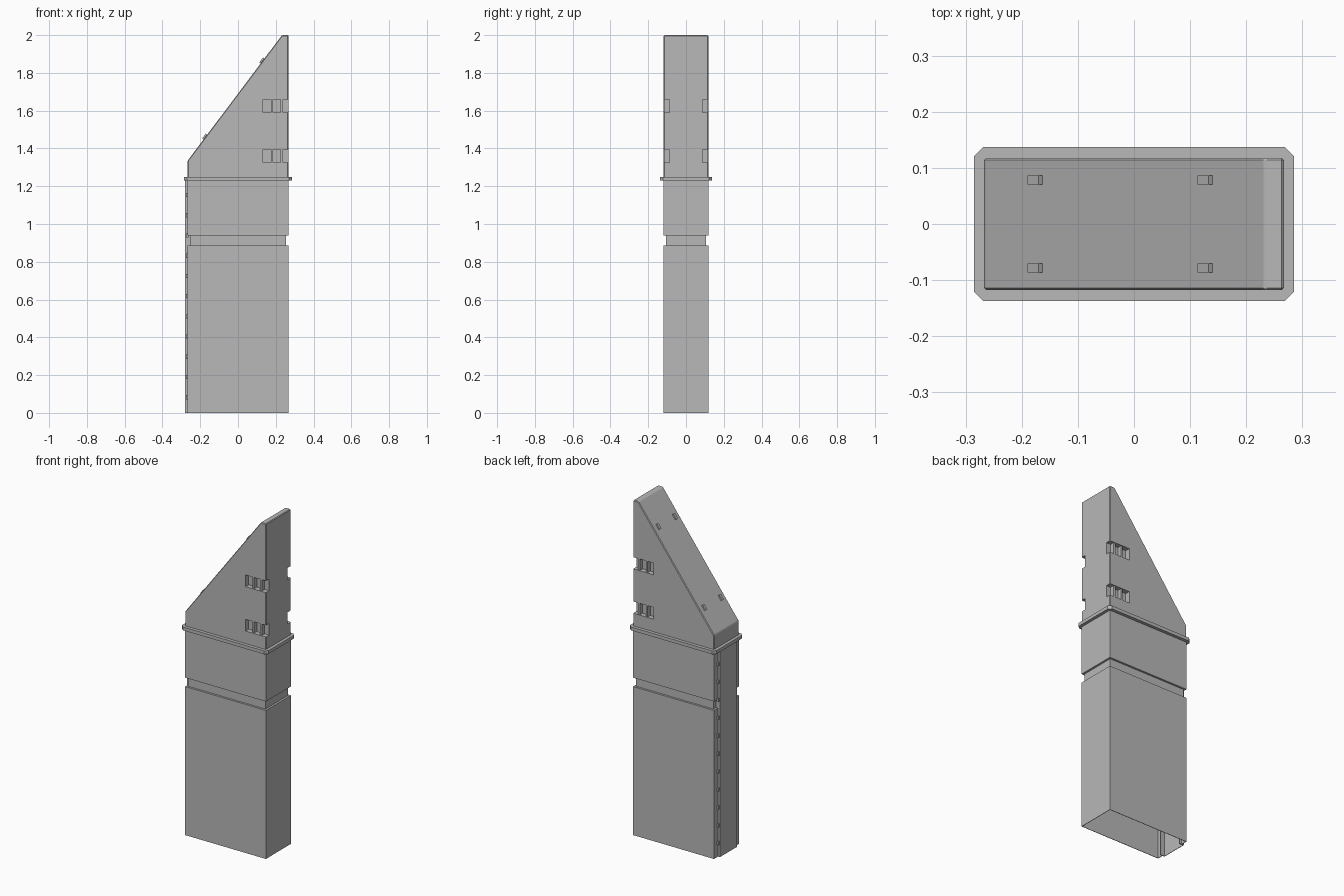
import bpy, bmesh, math
from mathutils import Matrix, Vector

cube = bpy.data.objects.get("Cube")
if cube:
    bpy.data.objects.remove(cube, do_unlink=True)

grey = bpy.data.materials.new("plain_grey")
grey.use_nodes = True
colour = (0.48, 0.48, 0.48, 1)
grey.diffuse_color = colour
grey.node_tree.nodes["Principled BSDF"].inputs["Base Color"].default_value = colour

X, Y = 0.267, 0.118          # half size of the tower
Z_FLANGE, Z_WEDGE = 1.23, 1.25


def finish(name, bm):
    mesh = bpy.data.meshes.new(name)
    bm.to_mesh(mesh)
    bm.free()
    mesh.materials.append(grey)
    ob = bpy.data.objects.new(name, mesh)
    bpy.context.collection.objects.link(ob)
    return ob


def add_box(bm, x, y, z):
    """Box between pairs of limits."""
    centre = Vector([(a + b) / 2 for a, b in (x, y, z)])
    size = [abs(b - a) for a, b in (x, y, z)]
    bmesh.ops.create_cube(bm, size=1, matrix=Matrix.Translation(centre) @ Matrix.Diagonal((*size, 1)))


def prism(bm, points, direction):
    """Closed prism from an outline swept along a direction."""
    face = bm.faces.new([bm.verts.new(p) for p in points])
    swept = bmesh.ops.extrude_face_region(bm, geom=[face])["geom"]
    bmesh.ops.translate(bm, vec=direction, verts=[v for v in swept if isinstance(v, bmesh.types.BMVert)])
    bmesh.ops.recalc_face_normals(bm, faces=bm.faces)


def thin_wall(name, rings):
    """Sheet through a stack of matching open paths, given thickness inward."""
    bm = bmesh.new()
    rows = [[bm.verts.new(p) for p in ring] for ring in rings]
    for low, high in zip(rows, rows[1:]):
        for i in range(len(low) - 1):
            bm.faces.new((low[i], high[i], high[i + 1], low[i + 1]))
    ob = finish(name, bm)
    solid = ob.modifiers.new("thickness", "SOLIDIFY")
    solid.thickness, solid.offset = 0.004, -1
    return ob


# Hollow lower body, open below, with a recessed band
def body_path(z, inset):
    x, y, slot = X - inset, Y - inset, 0.08
    return [(-x, slot, z), (-x, y, z), (x, y, z), (x, -y, z), (-x, -y, z), (-x, -slot, z)]


band = 0.012
thin_wall("lower_body", [body_path(z, i) for z, i in (
    (0, 0), (0.887, 0), (0.887, band), (0.94, band), (0.94, 0), (Z_FLANGE, 0))])

# Raised channel along the narrow side
channel = [(-0.25, -0.08), (-0.28, -0.08), (-0.28, 0.08), (-0.25, 0.08)]
thin_wall("side_channel", [[(x, y, z) for x, y in channel] for z in (0, Z_FLANGE)])

# Row of small teeth on both edges of the channel
bm = bmesh.new()
for k in range(11):
    z = 0.083 + 0.107 * k
    for s in (-1, 1):
        add_box(bm, (-0.276, -0.262), (s * 0.078, s * 0.088), (z - 0.011, z + 0.011))
finish("channel_teeth", bm)

# Flange with chamfered corners
bm = bmesh.new()
fx, fy, c = 0.285, 0.137, 0.016
outline = [(fx, c - fy), (fx, fy - c), (fx - c, fy), (c - fx, fy),
           (-fx, fy - c), (-fx, c - fy), (c - fx, -fy), (fx - c, -fy)]
prism(bm, [(x, y, Z_FLANGE) for x, y in outline], (0, 0, Z_WEDGE - Z_FLANGE))
finish("flange", bm)

# Sloping head
low, high = Vector((-X, 0, 1.335)), Vector((0.233, 0, 2))
profile = [(-X, Z_WEDGE), (X, Z_WEDGE), (X, high.z), (high.x, high.z), (low.x, low.z)]
bm = bmesh.new()
prism(bm, [(x, -Y, z) for x, z in profile], (0, 2 * Y, 0))
edges = [e for e in bm.edges if max(v.co.z for v in e.verts) > Z_WEDGE + 0.01]
bmesh.ops.bevel(bm, geom=edges, offset=0.004, segments=1, affect="EDGES")
head = finish("sloping_head", bm)

# Corner recesses in the head, with ribs standing in them
cut, ribs = bmesh.new(), bmesh.new()
for z in (1.36, 1.625):
    for s in (-1, 1):
        add_box(cut, (0.132, 0.3), (s * 0.088, s * 0.15), (z - 0.035, z + 0.035))
        for x in (0.18, 0.231):
            add_box(ribs, (x - 0.006, x + 0.006), (s * 0.085, s * 0.113), (z - 0.036, z + 0.036))
finish("recess_ribs", ribs)
cutter = finish("recess_cutter", cut)
cutter.hide_render = True
mod = head.modifiers.new("recesses", "BOOLEAN")
mod.operation, mod.solver, mod.object = "DIFFERENCE", "EXACT", cutter
bpy.context.view_layer.objects.active = head
bpy.ops.object.modifier_apply(modifier=mod.name)
bpy.data.objects.remove(cutter, do_unlink=True)

# Four small lugs on the slope
bm = bmesh.new()
along = (high - low).normalized()
tilt = Matrix.Rotation(-math.atan2(along.z, along.x), 4, "Y")
for x in (-0.173, 0.13):
    base = low + along * ((x - low.x) / along.x)
    for y in (-0.078, 0.078):
        place = Matrix.Translation(base + Vector((0, y, 0))) @ tilt
        bmesh.ops.create_cube(bm, size=1, matrix=place @ Matrix.Diagonal((0.033, 0.016, 0.018, 1)))
finish("slope_lugs", bm)
